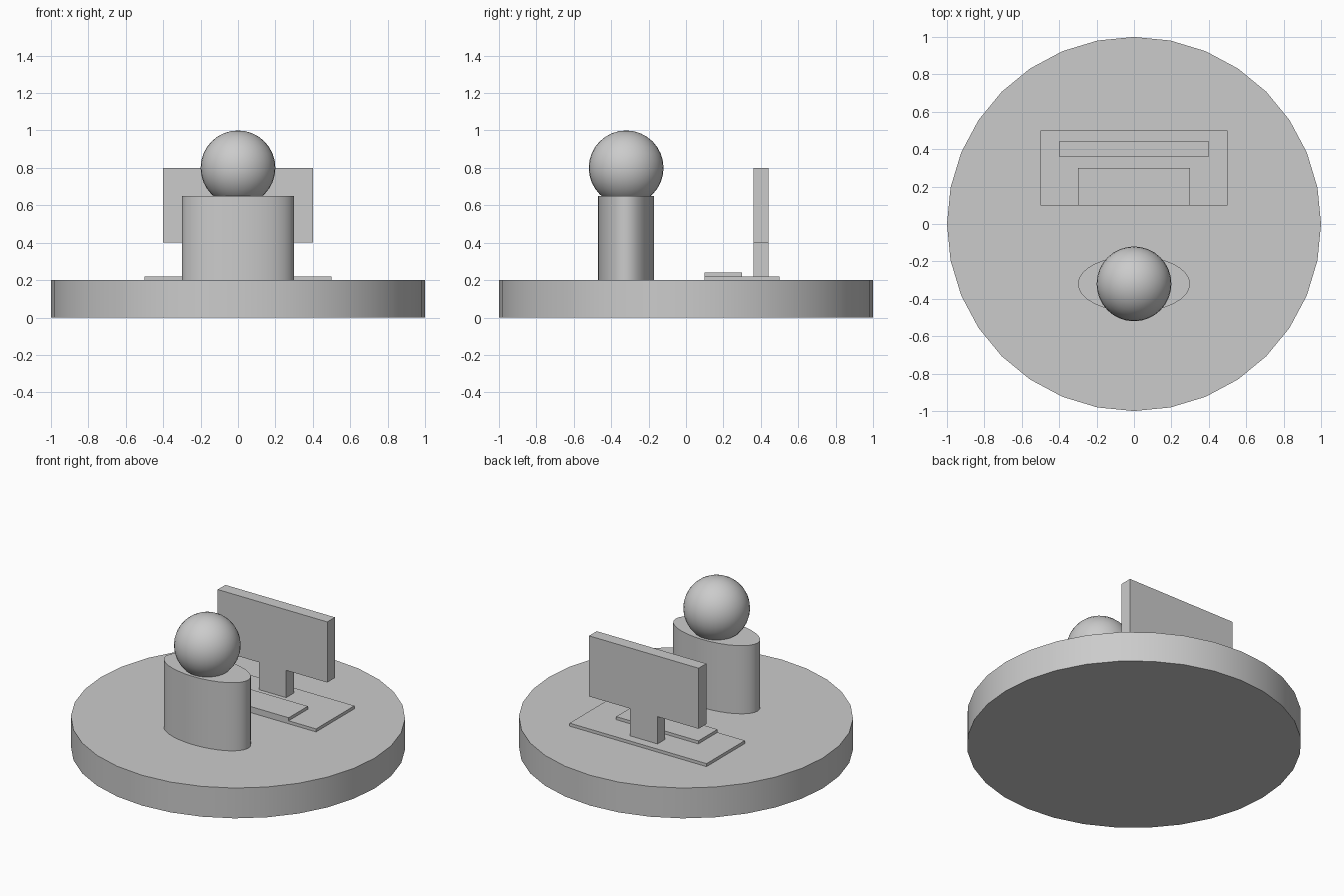
import bpy
import math

cube = bpy.data.objects.get("Cube")
if cube:
    bpy.data.objects.remove(cube, do_unlink=True)

# Single plain material
grey = bpy.data.materials.new("light_grey")
grey.use_nodes = True
color = (0.6, 0.6, 0.6, 1)
grey.diffuse_color = color
grey.node_tree.nodes["Principled BSDF"].inputs["Base Color"].default_value = color


def finish(name, scale=None, smooth=False):
    obj = bpy.context.object
    obj.name = name
    obj.data.materials.append(grey)
    if scale:
        obj.scale = scale
        bpy.ops.object.transform_apply(location=False, rotation=False, scale=True)
    if smooth:
        bpy.ops.object.shade_smooth_by_angle(angle=math.radians(40))
    return obj


def box(name, width, y0, y1, z0, z1):
    bpy.ops.mesh.primitive_cube_add(size=1, location=(0, (y0 + y1) / 2, (z0 + z1) / 2))
    return finish(name, (width, y1 - y0, z1 - z0))


def column(name, rx, ry, y, z0, z1, sides):
    bpy.ops.mesh.primitive_cylinder_add(vertices=sides, radius=1, depth=z1 - z0,
                                        location=(0, y, (z0 + z1) / 2))
    return finish(name, (rx, ry, 1), smooth=True)


# Round plinth
column("round_base", 1, 1, 0, 0, 0.2, 32)

# Seated figure: oval torso and ball head
column("torso", 0.3, 0.15, -0.32, 0.2, 0.65, 32)
bpy.ops.mesh.primitive_uv_sphere_add(segments=32, ring_count=16, radius=0.2,
                                     location=(0, -0.32, 0.8))
finish("head", smooth=True)

# Workstation: mat, keyboard, stand and screen
box("desk_mat", 1.0, 0.1, 0.5, 0.2, 0.22)
box("keyboard", 0.6, 0.1, 0.3, 0.22, 0.24)
box("screen_stand", 0.2, 0.36, 0.44, 0.22, 0.4)
box("screen", 0.8, 0.36, 0.44, 0.4, 0.8)
